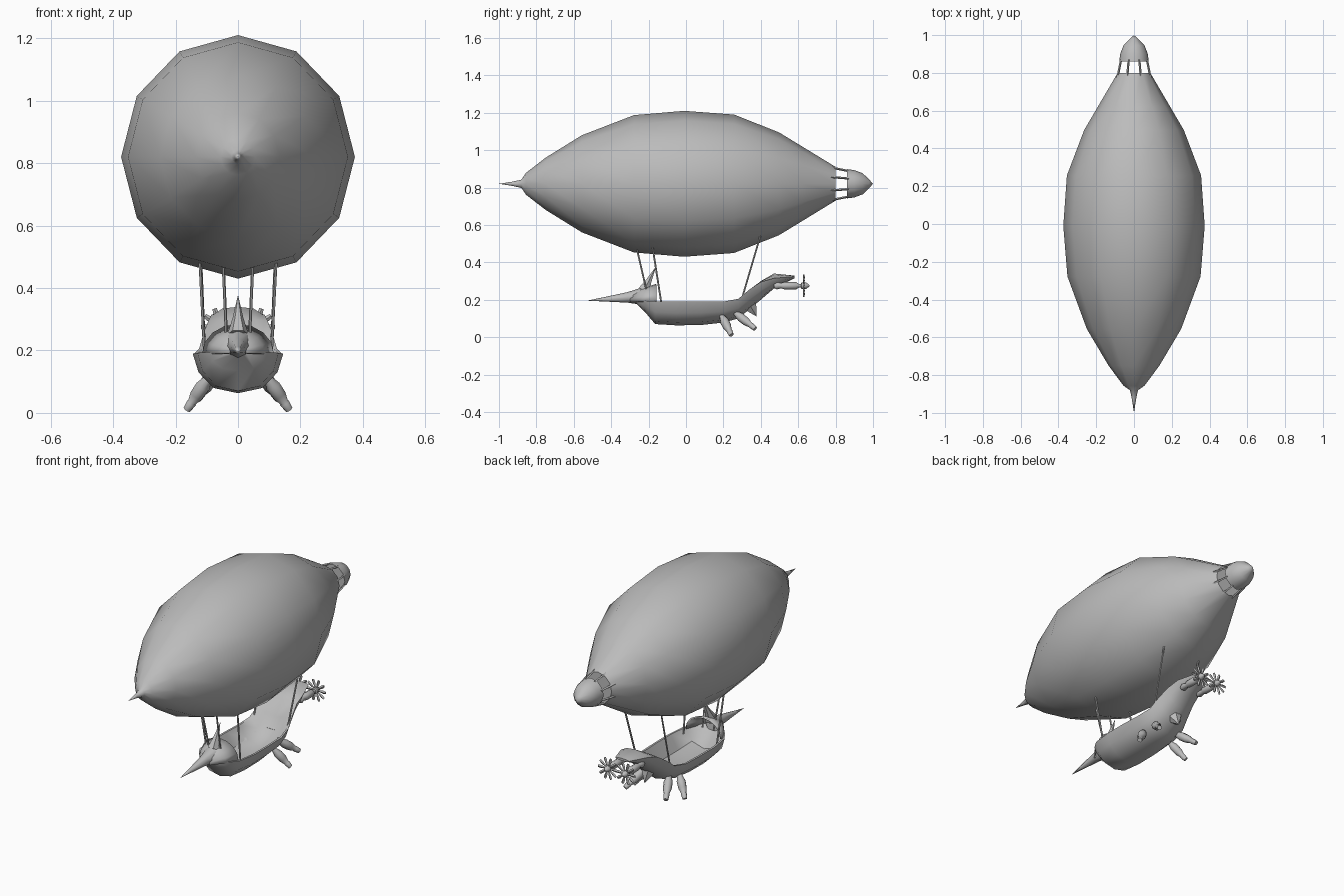
import bpy, bmesh, math
from mathutils import Vector

if "Cube" in bpy.data.objects:
    bpy.data.objects.remove(bpy.data.objects["Cube"])

grey = bpy.data.materials.new("plain grey")
grey.use_nodes = True
COLOUR = (0.5, 0.5, 0.5, 1)
grey.diffuse_color = COLOUR
grey.node_tree.nodes["Principled BSDF"].inputs["Base Color"].default_value = COLOUR


def loft(name, rings, closed=True, angle=40):
    """Skin a list of equal-length point rings; closed rings get end caps."""
    bm = bmesh.new()
    rows = [[bm.verts.new(p) for p in ring] for ring in rings]
    n = len(rows[0])
    for r0, r1 in zip(rows, rows[1:]):
        for i in range(n if closed else n - 1):
            j = (i + 1) % n
            bm.faces.new((r0[i], r0[j], r1[j], r1[i]))
    if closed:
        bm.faces.new(rows[0])
        bm.faces.new(rows[-1])
    bmesh.ops.remove_doubles(bm, verts=bm.verts, dist=1e-5)
    bmesh.ops.recalc_face_normals(bm, faces=bm.faces)
    mesh = bpy.data.meshes.new(name)
    bm.to_mesh(mesh)
    bm.free()
    mesh.materials.append(grey)
    ob = bpy.data.objects.new(name, mesh)
    bpy.context.collection.objects.link(ob)
    bpy.ops.object.select_all(action="DESELECT")
    ob.select_set(True)
    bpy.context.view_layer.objects.active = ob
    bpy.ops.object.shade_smooth_by_angle(angle=math.radians(angle))
    return ob


def lathe(name, a, b, profile, sides=8, squash=1.0, angle=50):
    """Turned shape from a to b; profile holds (fraction along, radius)."""
    a, b = Vector(a), Vector(b)
    turn = (b - a).to_track_quat("Z", "Y")
    rings = []
    for t, r in profile:
        spokes = [math.tau * i / sides for i in range(sides)]
        rings.append([a.lerp(b, t) + turn @ Vector((squash * r * math.cos(s), r * math.sin(s), 0))
                      for s in spokes])
    return loft(name, rings, angle=angle)


def rod(name, a, b, r, sides=6):
    return lathe(name, a, b, [(0, r), (1, r)], sides)


# Gas envelope with its nose spike, turned around the long axis
AXIS = 0.82
envelope = [(-1, 0.0), (-0.93, 0.011), (-0.88, 0.022), (-0.856, 0.058), (-0.75, 0.14),
            (-0.556, 0.26), (-0.278, 0.367), (-0.01, 0.39), (0.257, 0.37),
            (0.497, 0.275), (0.62, 0.2), (0.8, 0.09)]
lathe("envelope", (0, 0, AXIS), (0, 1, AXIS), envelope, 12, 0.96, 45)

# Tail cap held on by a ring of struts
lathe("tail_cap", (0, 0, AXIS), (0, 1, AXIS),
      [(0.86, 0.078), (0.9, 0.073), (0.945, 0.056), (0.98, 0.022), (1, 0)], 12)
for k in range(8):
    s = math.tau * (k + 0.5) / 8
    c, h = math.cos(s), math.sin(s)
    rod(f"tail_strut_{k + 1}", (0.104 * c, 0.73, AXIS + 0.104 * h),
        (0.074 * c, 0.87, AXIS + 0.074 * h), 0.006, 4)

# Gondola: an open tub that sweeps up into a closed, arched stern
# (y, half width, rim height, keel height, inside height)
stations = [(-0.27, 0.03, 0.2, 0.185, 0.197), (-0.22, 0.095, 0.195, 0.135, 0.17),
            (-0.165, 0.13, 0.192, 0.07, 0.1), (-0.05, 0.145, 0.19, 0.063, 0.085),
            (0.08, 0.145, 0.19, 0.065, 0.085), (0.2, 0.14, 0.19, 0.078, 0.1),
            (0.28, 0.125, 0.205, 0.1, 0.14), (0.34, 0.11, 0.255, 0.15, 0.22),
            (0.4, 0.095, 0.295, 0.2, 0.3), (0.47, 0.085, 0.315, 0.26, 0.34),
            (0.58, 0.045, 0.324, 0.315, 0.329)]
outer = [(1, 0), (0.87, 0.48), (0.53, 0.87), (0, 1), (-0.53, 0.87), (-0.87, 0.48), (-1, 0)]
inner = [(-0.92, 0), (-0.6, 0.75), (0, 1), (0.6, 0.75), (0.92, 0)]
rings = []
for y, w, rim, keel, inside in stations:
    ring = [(w * u, y, rim + v * (keel - rim)) for u, v in outer]
    ring += [(w * u, y, rim + v * (inside - rim)) for u, v in inner]
    rings.append(ring)
loft("gondola", rings, angle=40)

# Hood over the bow, a thin arch open to the rear
hood_rings = []
for y, w, top in [(-0.3, 0.03, 0.232), (-0.23, 0.085, 0.262), (-0.16, 0.115, 0.285)]:
    hood_rings.append([(w * math.cos(math.pi * i / 8), y,
                        0.19 + (top - 0.19) * math.sin(math.pi * i / 8)) for i in range(9)])
hood = loft("bow_hood", hood_rings, closed=False)
thick = hood.modifiers.new("thickness", "SOLIDIFY")
thick.thickness = 0.008

# Bow spike and the horn on the hood
lathe("bow_spike", (0, -0.53, 0.195), (0, -0.24, 0.218),
      [(0, 0), (0.3, 0.011), (0.75, 0.028), (1, 0.045)], 8)
lathe("hood_horn", (0, -0.225, 0.25), (0, -0.16, 0.378), [(0, 0.035), (0.4, 0.018), (1, 0)], 6)

# Keel fin under the stern
lathe("keel_fin", (0, 0.33, 0.19), (0, 0.378, 0.11), [(0, 0.05), (0.5, 0.03), (1, 0)], 6)

pod = [(0, 0.012), (0.15, 0.015), (0.35, 0.024), (0.6, 0.023), (0.8, 0.014), (0.82, 0.016), (1, 0.013)]
for side, label in ((1, "left"), (-1, "right")):
    # Suspension cables
    cables = [("front", (0.047, -0.262, 0.47), (0.035, -0.2, 0.2)),
              ("middle", (0.122, -0.18, 0.49), (0.106, -0.13, 0.17)),
              ("rear", (0.122, 0.4, 0.55), (0.108, 0.3, 0.21))]
    for place, a, b in cables:
        rod(f"{label}_{place}_cable", (side * a[0], *a[1:]), (side * b[0], *b[1:]), 0.005)

    # Thruster pods slung below the hull
    lathe(f"{label}_front_pod", (side * 0.085, 0.185, 0.125), (side * 0.163, 0.243, 0.011), pod)
    lathe(f"{label}_rear_pod", (side * 0.07, 0.25, 0.14), (side * 0.13, 0.37, 0.045), pod)

    # Engine, its bracket and the many-bladed propeller
    x, z = side * 0.056, 0.275
    lathe(f"{label}_engine", (x, 0.47, z), (x, 0.66, z),
          [(0, 0.012), (0.08, 0.02), (0.2, 0.014), (0.3, 0.02), (0.62, 0.02), (0.7, 0.01),
           (0.76, 0.01), (0.78, 0.018), (0.9, 0.018), (1, 0.004)])
    rod(f"{label}_engine_bracket", (side * 0.04, 0.47, 0.315), (x, 0.5, z), 0.011)
    for k in range(10):
        s = math.tau * k / 10
        c, h = math.cos(s), math.sin(s)
        lathe(f"{label}_propeller_blade_{k + 1}", (x + 0.012 * c, 0.63, z + 0.012 * h),
              (x + 0.062 * c, 0.63, z + 0.062 * h), [(0, 0.004), (0.7, 0.009), (1, 0.007)], 4, 0.6)
